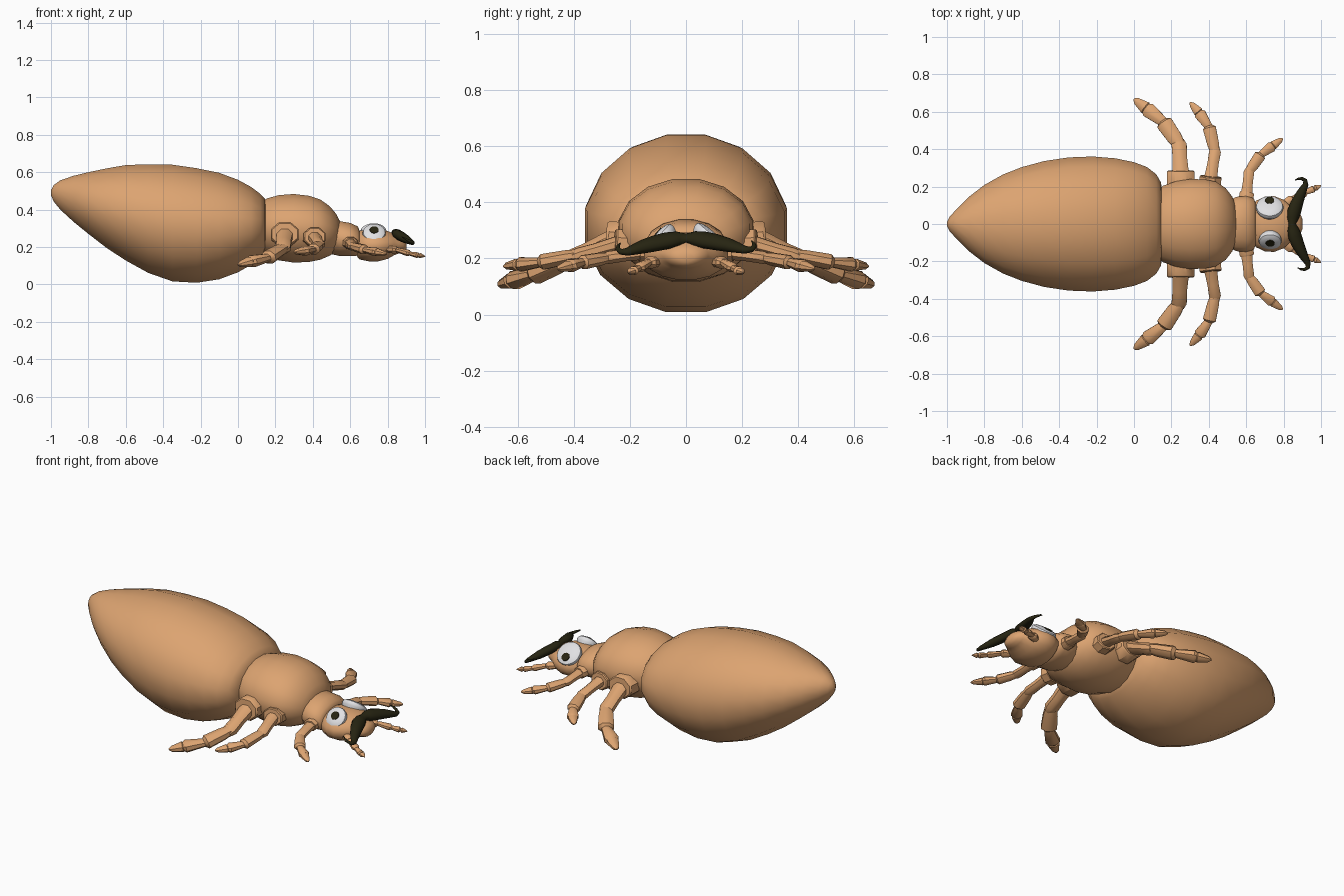
import bpy, bmesh, math
from mathutils import Vector

if "Cube" in bpy.data.objects:
    bpy.data.objects.remove(bpy.data.objects["Cube"])


def material(name, rgb):
    m = bpy.data.materials.new(name)
    m.diffuse_color = (*rgb, 1)
    m.use_nodes = True
    m.node_tree.nodes["Principled BSDF"].inputs["Base Color"].default_value = m.diffuse_color
    return m


TAN = material("tan", (0.72, 0.37, 0.165))
WHITE = material("eye white", (0.75, 0.75, 0.77))
DARK = material("dark brown", (0.02, 0.018, 0.006))


def loft(bm, rings, sides):
    """Skin a list of (centre, u, v) elliptical rings and cap both ends."""
    loops = []
    for c, u, v in rings:
        loops.append([bm.verts.new(c + u * math.cos(a) + v * math.sin(a))
                      for a in (math.tau * (i + 0.5) / sides for i in range(sides))])
    for a, b in zip(loops, loops[1:]):
        for i in range(sides):
            j = (i + 1) % sides
            bm.faces.new((a[i], a[j], b[j], b[i]))
    bm.faces.new(loops[0])
    bm.faces.new(loops[-1])


def finish(bm, name, mat, angle=40):
    bmesh.ops.recalc_face_normals(bm, faces=bm.faces)
    me = bpy.data.meshes.new(name)
    bm.to_mesh(me)
    bm.free()
    me.materials.append(mat)
    ob = bpy.data.objects.new(name, me)
    bpy.context.collection.objects.link(ob)
    bpy.ops.object.select_all(action='DESELECT')
    ob.select_set(True)
    bpy.context.view_layer.objects.active = ob
    bpy.ops.object.shade_smooth_by_angle(angle=math.radians(angle))
    return ob


def body(name, sections, sides=16):
    """Body part along x from (x, centre z, half width, half height)."""
    bm = bmesh.new()
    loft(bm, [(Vector((x, 0, z)), Vector((0, ry, 0)), Vector((0, 0, rz)))
              for x, z, ry, rz in sections], sides)
    return finish(bm, name, TAN, 60)


def segment(bm, p, q, profile, sides=8, flat=0.8):
    """Turned limb segment from p to q; profile is (fraction, radius)."""
    p, q = Vector(p), Vector(q)
    d = (q - p).normalized()
    u = d.cross(Vector((0, 0, 1))).normalized()
    v = u.cross(d)
    loft(bm, [(p.lerp(q, t), u * r, v * r * flat) for t, r in profile], sides)


# Body masses
body("abdomen", [(-1.0, .49, .012, .014), (-.985, .487, .04, .045), (-.95, .478, .08, .08),
                 (-.88, .458, .15, .125), (-.8, .435, .213, .168), (-.7, .407, .27, .218),
                 (-.6, .383, .31, .26), (-.48, .352, .343, .296), (-.35, .328, .363, .318),
                 (-.22, .315, .368, .312), (-.1, .312, .358, .29), (0, .312, .337, .252),
                 (.07, .313, .31, .212), (.12, .314, .27, .173), (.145, .314, .225, .145),
                 (.15, .314, .15, .1)])
body("thorax", [(.12, .305, .18, .14), (.155, .305, .208, .158), (.22, .303, .232, .178),
                (.3, .300, .245, .187), (.38, .297, .243, .18), (.44, .293, .23, .164),
                (.49, .286, .196, .135), (.525, .277, .15, .102), (.545, .27, .1, .07)])
body("neck", [(.5, .245, .12, .085), (.545, .245, .148, .095), (.6, .24, .152, .09),
              (.64, .232, .14, .08), (.652, .225, .11, .06)])
body("head", [(.635, .21, .09, .06), (.65, .21, .125, .078), (.7, .208, .15, .086),
              (.75, .208, .152, .086), (.8, .211, .132, .076), (.835, .213, .1, .058),
              (.86, .211, .08, .046), (.885, .207, .062, .036), (.9, .205, .03, .018)])

# Legs: hip block, femur, tibia and two foot segments; points run outward
LEGS = {
    "hind_leg": (.046, [(.25, .2, .265), (.25, .285, .27), (.24, .45, .18),
                        (.155, .55, .14), (.06, .622, .12), (0, .668, .105)]),
    "middle_leg": (.036, [(.405, .2, .25), (.41, .255, .255), (.437, .41, .205),
                          (.40, .525, .185), (.345, .6, .178), (.3, .65, .172)]),
    "front_leg": (.032, [(.59, .09, .225), (.605, .17, .22), (.617, .3, .2),
                         (.68, .375, .185), (.745, .42, .172), (.795, .458, .163)]),
}
for name, (r, pts) in LEGS.items():
    for s, side in ((-1, "near"), (1, "far")):
        P = [Vector((x, y * s, z)) for x, y, z in pts]
        k = 1.75 if name != "front_leg" else 1.3
        bm = bmesh.new()
        segment(bm, P[0], P[1], [(0, r * k), (.9, r * k), (1, r * k * .9)], flat=.85)
        segment(bm, P[1] + (P[0] - P[1]) * .3, P[2], [(0, r * 1.05), (.5, r * .9), (.85, r * .95), (1, r * .6)])
        segment(bm, P[2] + (P[1] - P[2]) * .15, P[3], [(0, r * .75), (.3, r * .95), (.9, r * 1.05), (1, r * .6)])
        segment(bm, P[3] + (P[2] - P[3]) * .1, P[4], [(0, r * .6), (.85, r * .95), (1, r * .6)])
        segment(bm, P[4] + (P[3] - P[4]) * .12, P[5], [(0, r * .5), (.15, r * .8), (.8, r * .45), (1, r * .12)])
        finish(bm, f"{side}_{name}", TAN)

# Feelers beside the mouth
for s, side in ((-1, "near"), (1, "far")):
    bm = bmesh.new()
    P = [Vector((x, y * s, z)) for x, y, z in
         [(.78, .09, .19), (.85, .135, .185), (.92, .17, .165), (.965, .19, .155), (1, .205, .15)]]
    for i, r in enumerate((.028, .023, .02)):
        segment(bm, P[i], P[i + 1], [(0, r * .7), (.85, r), (1, r * .6)])
    segment(bm, P[3], P[4], [(0, .012), (.25, .018), (1, .003)])
    finish(bm, f"{side}_feeler", TAN)

# Eyes: flattened domes with a thin pupil plate, facing up and outward
EYES = {"near": ((.728, -.088, .272), (0, -.74, .67), .062, -.004),
        "far": ((.725, .088, .272), (0, .66, .75), .074, .03)}
for side, (c, n, r, shift) in EYES.items():
    c, n = Vector(c), Vector(n).normalized()
    u = Vector((1, 0, 0))
    v = n.cross(u)
    if v.z > 0:
        v = -v  # v points down and outward
    bm = bmesh.new()
    loft(bm, [(c + n * h, u * r * k, v * r * k) for h, k in
              ((-.03, .8), (-.012, .95), (0, 1), (.012, .95), (.02, .75), (.024, .4))], 20)
    finish(bm, f"{side}_eye", WHITE)
    bm = bmesh.new()
    p = c + v * shift + n * .018
    loft(bm, [(p, u * .025, v * .025), (p + n * .009, u * .024, v * .024)], 16)
    finish(bm, f"{side}_pupil", DARK)

# Moustache: tapered sweep with curled tips, (x, y, half depth) lying in a slanted plane
WING = [(.846, 0, .02), (.85, .03, .032), (.858, .065, .039), (.872, .105, .036), (.892, .15, .029),
        (.91, .185, .022), (.924, .212, .016), (.922, .233, .012), (.905, .243, .009),
        (.885, .242, .006), (.868, .234, .002)]
path = [(x, -y, r) for x, y, r in reversed(WING[1:])] + WING
slope = Vector((.87, 0, -.5))
normal = Vector((.5, 0, .87))


def on_plane(x, y):
    x += -y * .03  # slight skew
    return Vector((x, y, .272 - (x - .846) * .575))


centres = [on_plane(x, y) for x, y, r in path]
rings = []
for i, (x, y, r) in enumerate(path):
    t = (centres[min(i + 1, len(path) - 1)] - centres[max(i - 1, 0)]).normalized()
    rings.append((centres[i], t.cross(normal).normalized() * r, normal * min(r * .8, .026)))
bm = bmesh.new()
loft(bm, rings, 10)
finish(bm, "moustache", DARK, 60)
